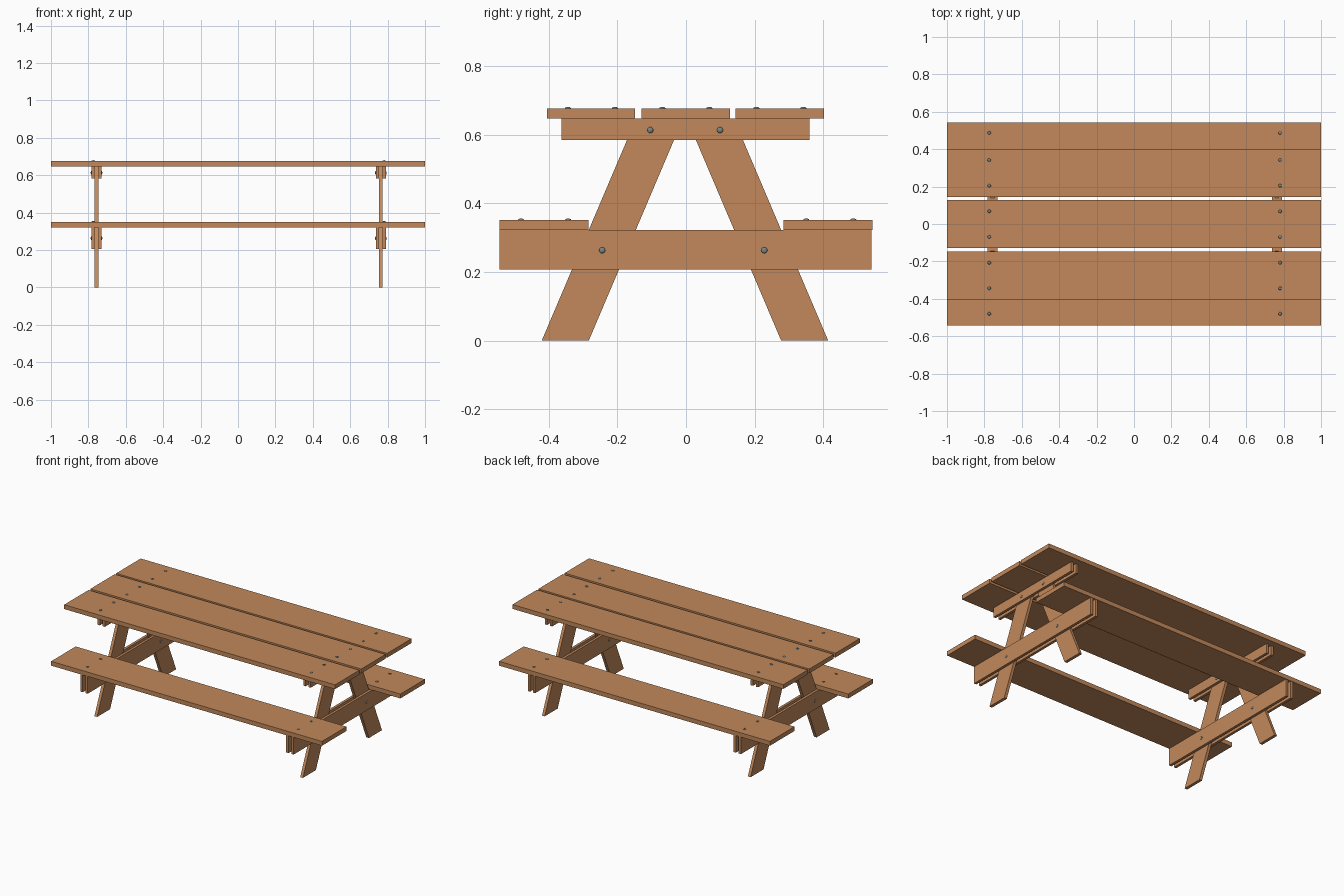
import bpy, bmesh, math
from mathutils import Matrix

if "Cube" in bpy.data.objects:
    bpy.data.objects.remove(bpy.data.objects["Cube"])


def material(name, rgb):
    m = bpy.data.materials.new(name)
    m.diffuse_color = (*rgb, 1)
    m.use_nodes = True
    m.node_tree.nodes["Principled BSDF"].inputs["Base Color"].default_value = m.diffuse_color
    return m


wood = material("warm wood", (0.54, 0.25, 0.105))
metal = material("grey metal", (0.20, 0.23, 0.22))


def finish(name, bm, mat, smooth=False):
    bmesh.ops.recalc_face_normals(bm, faces=bm.faces)
    me = bpy.data.meshes.new(name)
    bm.to_mesh(me)
    bm.free()
    for p in me.polygons:
        p.use_smooth = smooth
    me.materials.append(mat)
    ob = bpy.data.objects.new(name, me)
    bpy.context.collection.objects.link(ob)
    return ob


def slab(name, profile, x0, x1):
    """Extrude a (y, z) profile along x."""
    bm = bmesh.new()
    face = bm.faces.new([bm.verts.new((x0, y, z)) for y, z in profile])
    ext = bmesh.ops.extrude_face_region(bm, geom=[face])
    verts = [v for v in ext["geom"] if isinstance(v, bmesh.types.BMVert)]
    bmesh.ops.translate(bm, verts=verts, vec=(x1 - x0, 0, 0))
    return finish(name, bm, wood)


def plank(name, x0, x1, y0, y1, z0, z1):
    return slab(name, [(y0, z0), (y1, z0), (y1, z1), (y0, z1)], x0, x1)


def bolt(name, loc, axis):
    """Flattened round bolt head, thin along the given axis."""
    bm = bmesh.new()
    bmesh.ops.create_uvsphere(bm, u_segments=12, v_segments=8, radius=0.009)
    turn = Matrix.Rotation(math.pi / 2, 4, 'Y') if axis == 'X' else Matrix()
    bm.transform(Matrix.Translation(loc) @ turn @ Matrix.Diagonal((1, 1, 0.5, 1)))
    return finish(name, bm, metal, True)


TOP, TOP_UNDER = 0.676, 0.647
SEAT, SEAT_UNDER = 0.351, 0.322

# Table top boards and bench seats
for i, (y0, y1) in enumerate([(-0.405, -0.148), (-0.129, 0.128), (0.144, 0.402)]):
    plank(f"table_board_{i + 1}", -1, 1, y0, y1, TOP_UNDER, TOP)
plank("front_seat", -1, 1, -0.543, -0.284, SEAT_UNDER, SEAT)
plank("back_seat", -1, 1, 0.284, 0.543, SEAT_UNDER, SEAT)

# Two trestles: slanted legs sandwiched between paired beams
for side, cx, bx in (("left", -0.7565, -0.774), ("right", 0.7635, 0.781)):
    t = 0.010
    for leg, a, b, s in (("front", -0.420, -0.283, 1), ("back", 0.277, 0.414, -1)):
        d = s * 0.425 * TOP_UNDER
        slab(f"{side}_{leg}_leg", [(a, 0), (b, 0), (b + d, TOP_UNDER), (a + d, TOP_UNDER)],
             cx - t, cx + t)
    for k in (-1, 1):
        x0, x1 = sorted((cx + k * t, cx + k * 0.027))
        plank(f"{side}_top_beam_{k}", x0, x1, -0.362, 0.359, 0.584, TOP_UNDER)
        plank(f"{side}_seat_beam_{k}", x0, x1, -0.543, 0.540, 0.207, SEAT_UNDER)
        # Bolts through the beams
        for y, z in ((-0.104, 0.613), (0.099, 0.613), (-0.244, 0.263), (0.228, 0.263)):
            bolt(f"{side}_beam_bolt", (cx + k * 0.027, y, z), 'X')
    # Bolts on boards and seats
    for y in (-0.344, -0.207, -0.069, 0.068, 0.205, 0.342):
        bolt(f"{side}_table_bolt", (bx, y, TOP), 'Z')
    for y in (-0.480, -0.343, 0.350, 0.487):
        bolt(f"{side}_seat_bolt", (bx, y, SEAT), 'Z')
